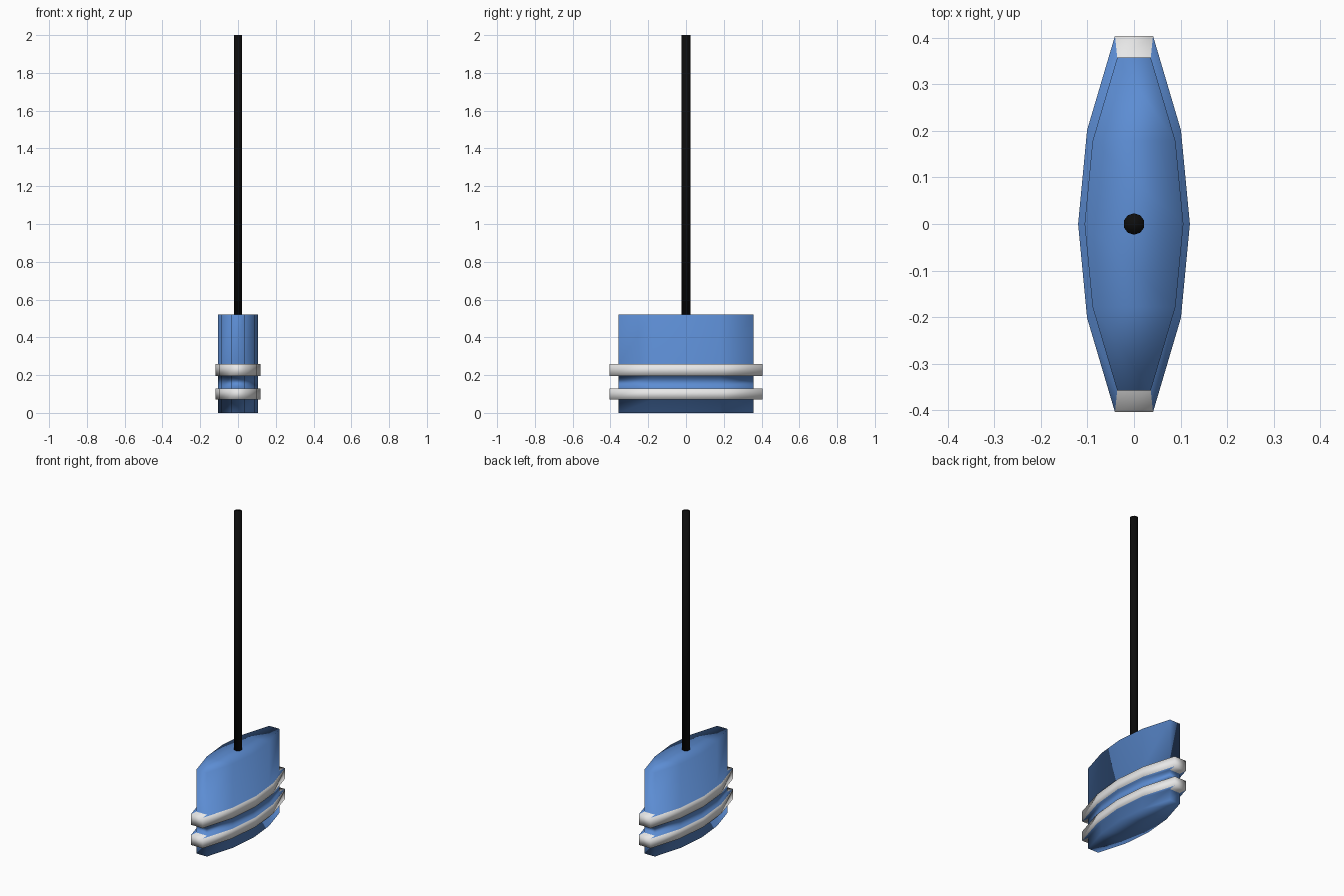
import bpy, bmesh, math
from mathutils import Vector

if "Cube" in bpy.data.objects:
    bpy.data.objects.remove(bpy.data.objects["Cube"])

def material(name, rgb):
    m = bpy.data.materials.new(name)
    m.diffuse_color = (*rgb, 1)
    m.use_nodes = True
    m.node_tree.nodes["Principled BSDF"].inputs["Base Color"].default_value = m.diffuse_color
    return m

blue = material("blue", (0.107, 0.265, 0.65))
white = material("white", (0.8, 0.8, 0.8))
black = material("black", (0.004, 0.004, 0.004))

def finish(bm, name, mats):
    bmesh.ops.recalc_face_normals(bm, faces=bm.faces)
    for f in bm.faces:
        f.smooth = True
    me = bpy.data.meshes.new(name)
    bm.to_mesh(me)
    bm.free()
    for m in mats:
        me.materials.append(m)
    ob = bpy.data.objects.new(name, me)
    bpy.context.collection.objects.link(ob)
    return ob

# Outline of the float, right half then mirrored left half
right = [(0.036, -0.357), (0.089, -0.178), (0.106, 0), (0.089, 0.178), (0.036, 0.357)]
outline = right + [(-x, y) for x, y in reversed(right)]
n = len(outline)

# Float body: stacked outlines (height, scale) with two raised bands
B = 1.132
levels = [(0, 1), (0.07, 1), (0.07, B), (0.13, B), (0.13, 1),
          (0.195, 1), (0.195, B), (0.26, B), (0.26, 1), (0.52, 1)]
bm = bmesh.new()
rings = [[bm.verts.new((x * s, y * s, z)) for x, y in outline] for z, s in levels]
for k in range(len(levels) - 1):
    a, b = rings[k], rings[k + 1]
    outer = levels[k][1] == B and levels[k + 1][1] == B
    ledge = levels[k][0] == levels[k + 1][0]
    for i in range(n):
        j = (i + 1) % n
        f = bm.faces.new((a[i], a[j], b[j], b[i]))
        # Bands are white; their ledges are white only at the two blunt ends
        end = i in (4, 9)
        f.material_index = 1 if outer or (ledge and end) else 0

# Top and bottom caps as strips across the width
for ring in (rings[0], rings[-1]):
    for i in range(4):
        bm.faces.new((ring[i], ring[i + 1], ring[n - 2 - i], ring[n - 1 - i]))
finish(bm, "float_body", [blue, white])

# Upright pole
bm = bmesh.new()
bmesh.ops.create_cone(bm, cap_ends=True, segments=10, radius1=0.023, radius2=0.023, depth=1.5)
bmesh.ops.translate(bm, vec=Vector((0, 0, 1.25)), verts=bm.verts)
finish(bm, "pole", [black])
